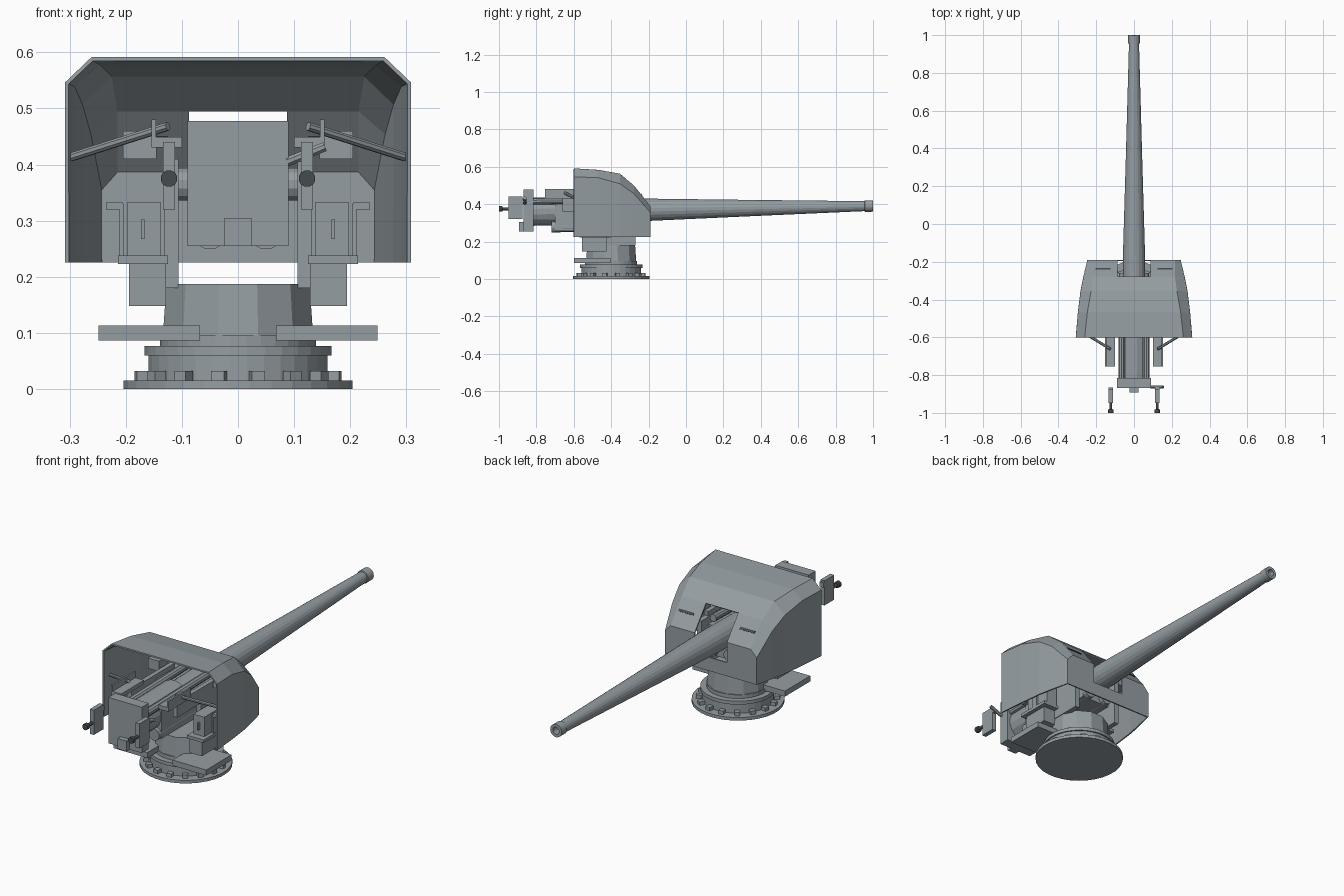
import bpy, bmesh, math
from mathutils import Vector, Matrix

if "Cube" in bpy.data.objects:
    bpy.data.objects.remove(bpy.data.objects["Cube"])


def material(name, rgb):
    m = bpy.data.materials.new(name)
    m.diffuse_color = (*rgb, 1)
    m.use_nodes = True
    m.node_tree.nodes["Principled BSDF"].inputs["Base Color"].default_value = m.diffuse_color
    return m


DARK = material("dark_metal", (0.06, 0.07, 0.075))
GREY = material("grey_paint", (0.30, 0.34, 0.36))


def finish(name, bm, mat=GREY):
    bmesh.ops.recalc_face_normals(bm, faces=bm.faces)
    me = bpy.data.meshes.new(name)
    bm.to_mesh(me)
    bm.free()
    ob = bpy.data.objects.new(name, me)
    me.materials.append(mat)
    bpy.context.collection.objects.link(ob)
    return ob


def box(name, x, y, z, mat=GREY):
    """Box from (min, max) ranges."""
    bm = bmesh.new()
    c = [(r[0] + r[1]) / 2 for r in (x, y, z)]
    s = [abs(r[1] - r[0]) for r in (x, y, z)]
    bmesh.ops.create_cube(bm, size=1, matrix=Matrix.Translation(c) @ Matrix.Diagonal((*s, 1)))
    return finish(name, bm, mat)


def pair(name, x, y, z, mat=GREY):
    box(name + "_right", x, y, z, mat)
    box(name + "_left", (-x[1], -x[0]), y, z, mat)


def lathe(name, profile, origin, axis, sides=20, mat=GREY):
    """Spin (radius, height) points about an axis; zero radius closes the end."""
    bm = bmesh.new()
    rot = Vector(axis).to_track_quat('Z', 'Y').to_matrix().to_4x4()
    m = Matrix.Translation(origin) @ rot
    rings = []
    for r, h in profile:
        n = sides if r > 0 else 1
        rings.append([bm.verts.new(m @ Vector((r * math.cos(a), r * math.sin(a), h)))
                      for a in (2 * math.pi * (i + 0.5) / sides for i in range(n))])
    for a, b in zip(rings, rings[1:]):
        for i in range(sides):
            j = (i + 1) % sides
            quad = [a[i % len(a)], a[j % len(a)], b[j % len(b)], b[i % len(b)]]
            bm.faces.new(list(dict.fromkeys(quad)))
    return finish(name, bm, mat)


def rod(name, a, b, r, sides=10, mat=GREY):
    d = Vector(b) - Vector(a)
    return lathe(name, [(0, 0), (r, 0), (r, d.length), (0, d.length)], a, d, sides, mat)


# Fixed base ring and turntable
CY = -0.4
lathe("base_ring", [(0, 0), (.205, 0), (.205, .015), (.16, .015), (.16, .06), (.167, .06),
                    (.167, .077), (.14, .077), (.14, .095), (0, .095)], (0, CY, 0), (0, 0, 1), 32)
for i in range(16):
    a = 2 * math.pi * (i + .5) / 16
    bolt = box("base_bolt", (-.012, .012), (-.012, .012), (.015, .032))
    bolt.location = (.174 * math.sin(a), CY + .174 * math.cos(a), 0)
    bolt.rotation_euler.z = -a
lathe("pedestal", [(0, .09), (.139, .09), (.132, .187), (0, .187)], (0, CY, 0), (0, 0, 1), 12)

# Crew platforms, carriage arms and control boxes
pair("crew_platform", (.068, .249), (-.60, -.405), (.086, .113))
pair("carriage_arm", (.106, .131), (-.47, -.27), (.18, .41))
pair("lower_gearbox", (.128, .194), (-.555, -.425), (.148, .224))
pair("control_shelf", (.125, .214), (-.57, -.40), (.223, .238))
pair("control_box", (.138, .197), (-.54, -.40), (.238, .333))
pair("control_grip", (.167, .173), (-.553, -.54), (.267, .302))
pair("crank_post", (.203, .211), (-.49, -.46), (.238, .33))
pair("crank_handle", (.205, .235), (-.49, -.475), (.32, .332))
pair("sight_box", (.145, .205), (-.40, -.29), (.41, .46))
rod("trunnion", (-.13, -.37, .365), (.13, -.37, .365), .03, 12)

# Barrel with hollow muzzle
lathe("barrel", [(0, 0), (.06, 0), (.06, .61), (.044, 1.15), (.027, 1.755), (.031, 1.757), (.031, 1.80),
                 (.017, 1.80), (.017, 1.66), (0, 1.66)], (0, -.80, .36), (0, 1, .0168), 20)

# Cradle, jacket, recoil cylinders and breech
lathe("barrel_jacket", [(0, 0), (.077, 0), (.077, .33), (0, .33)], (0, -.82, .36), (0, 1, .0168), 16)
box("cradle", (-.078, .078), (-.70, -.28), (.257, .40))
for s in (-1, 1):
    rod("recoil_cylinder", (s * .05, -.72, .278), (s * .05, -.26, .286), .03, 12)
    rod("recuperator_rod", (s * .065, -.82, .415), (s * .065, -.30, .425), .018, 10)
box("breech_block", (-.09, .09), (-.868, -.815), (.255, .478))
box("breech_latch", (-.024, .024), (-.893, -.86), (.255, .305))
rod("breech_lever", (.088, -.862, .405), (.155, -.862, .432), .009, 8)

# Sight brackets and stays to the shield
pair("bracket_base", (.10, .152), (-.755, -.58), (.43, .449))
pair("bracket_side", (.146, .154), (-.755, -.58), (.43, .48))
pair("bracket_support", (.112, .134), (-.66, -.33), (.36, .432))
for s in (-1, 1):
    rod("shield_stay", (s * .125, -.662, .468), (s * .298, -.556, .413), .008, 8)

# Aiming handles
pair("handle_plate", (.112, .134), (-.948, -.873), (.32, .44))
pair("handle_foot", (.112, .134), (-.885, -.865), (.41, .432))
for s in (-1, 1):
    lathe("hand_grip", [(0, 0), (.008, 0), (.008, .035), (.015, .038), (.015, .055), (0, .055)],
          (s * .123, -.945, .375), (0, -1, 0), 12, DARK)

# Gun shield: sections along y as (y, side x, side top z, roof edge x, roof z)
SECTIONS = [(-.60, .305, .545, .26, .588), (-.47, .294, .54, .246, .58), (-.355, .28, .508, .226, .56),
            (-.28, .265, .455, .216, .497), (-.193, .245, .355, .215, .388)]
SLOT = .087
bm = bmesh.new()
for s in (-1, 1):
    rows = [[bm.verts.new((s * x, y, z)) for x, z in
             ((xs, .225), (xs, zs), (xt, zt), (SLOT, zt))] for y, xs, zs, xt, zt in SECTIONS]
    for a, b in zip(rows, rows[1:]):
        for i in range(3):
            bm.faces.new((a[i], a[i + 1], b[i + 1], b[i]))
    # front plate beside the slot
    f = rows[-1]
    foot, sill = (bm.verts.new((s * SLOT, -.193, z)) for z in (.225, .29))
    bm.faces.new((f[0], f[1], f[2], f[3], sill, foot))
    if s < 0:
        other, lower = rows, (foot, sill)
    else:
        # roof strip between the halves, and plate under the slot
        for i in range(3):
            bm.faces.new((other[i][3], rows[i][3], rows[i + 1][3], other[i + 1][3]))
        bm.faces.new((lower[0], foot, sill, lower[1]))
shield = finish("gun_shield", bm)
solid = shield.modifiers.new("thickness", 'SOLIDIFY')
solid.thickness = .007
solid.offset = 0

# Vision slits on the sloping front
for s in (-1, 1):
    slit = box("vision_slit", (-.04, .04), (-.006, .006), (-.005, .005), DARK)
    slit.location = (s * .165, -.24, .449)
    slit.rotation_euler.x = -math.atan2(.109, .087)
